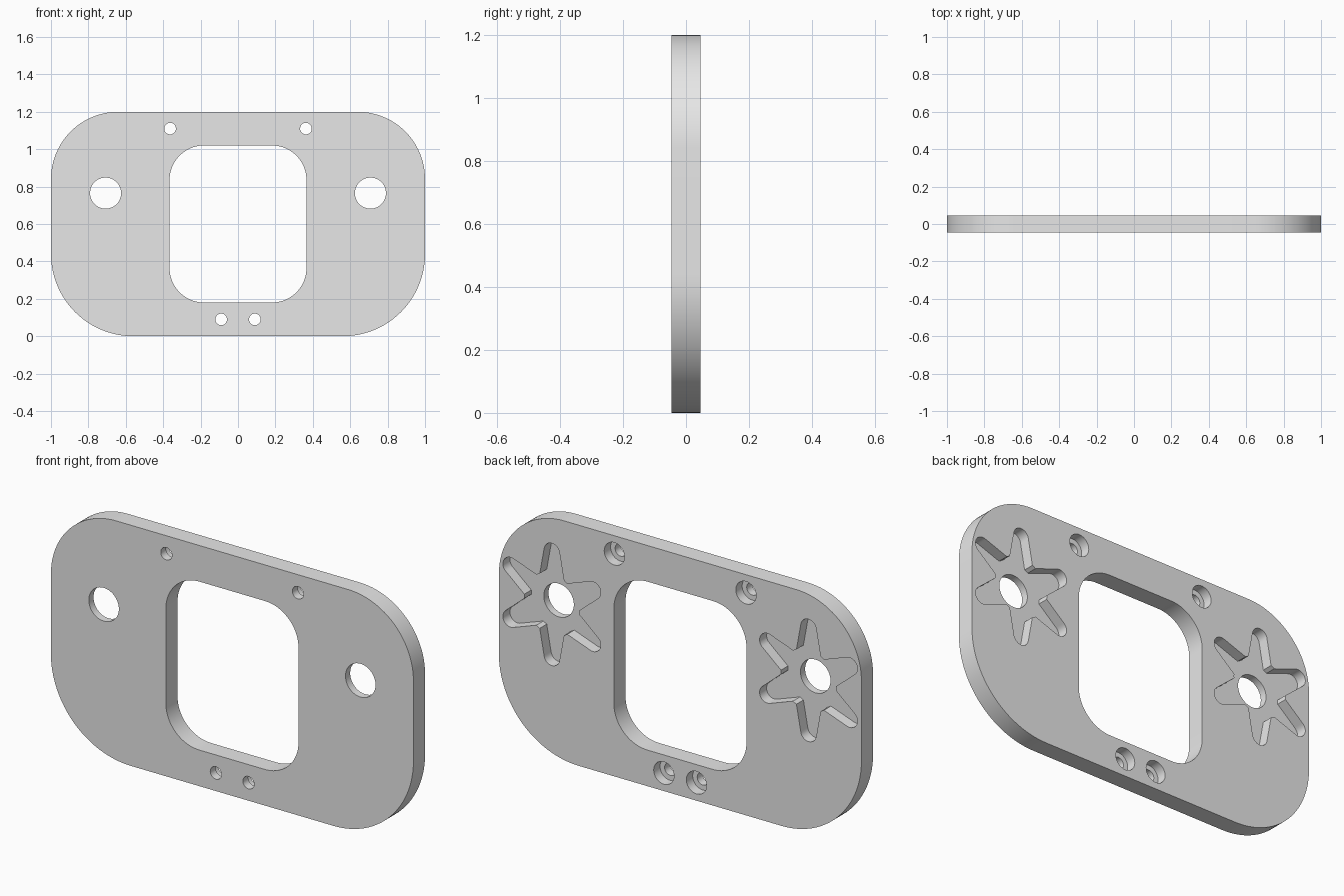
import bpy
import bmesh
from math import sin, cos, pi, radians

cube = bpy.data.objects.get("Cube")
if cube:
    bpy.data.objects.remove(cube, do_unlink=True)

HALF = 0.046            # half of the plate thickness
OUT = 0.1               # how far cutters reach past the plate
POCKET = HALF - 0.055   # floor of the star pockets
BORE = HALF - 0.05      # floor of the counterbores

grey = bpy.data.materials.new("light grey")
grey.use_nodes = True
grey.diffuse_color = (0.8, 0.8, 0.8, 1)
grey.node_tree.nodes["Principled BSDF"].inputs["Base Color"].default_value = (0.8, 0.8, 0.8, 1)


def arc(cx, cz, r, start, end, steps):
    angles = [radians(start + (end - start) * i / steps) for i in range(steps + 1)]
    return [(cx + r * cos(a), cz + r * sin(a)) for a in angles]


def rounded_box(w, z0, z1, r_top, r_bottom):
    return (arc(w - r_top, z1 - r_top, r_top, 0, 90, 24)
            + arc(r_top - w, z1 - r_top, r_top, 90, 180, 24)
            + arc(r_bottom - w, z0 + r_bottom, r_bottom, 180, 270, 24)
            + arc(w - r_bottom, z0 + r_bottom, r_bottom, 270, 360, 24))


def circle(cx, cz, r, sides=48):
    return arc(cx, cz, r, 0, 360, sides)[:-1]


def star(cx, cz, reach=0.305, tip=0.043, valley=0.152):
    # Six tapering arms with round tips
    points = []
    for k in range(6):
        a = 30 + 60 * k
        t = radians(a)
        points += arc(cx + (reach - tip) * cos(t), cz + (reach - tip) * sin(t),
                      tip, a - 84, a + 84, 14)
        points += arc(cx, cz, valley, a + 26, a + 34, 2)
    return points


def prism(name, profile, y0, y1):
    bm = bmesh.new()
    face = bm.faces.new([bm.verts.new((x, y0, z)) for x, z in profile])
    new = bmesh.ops.extrude_face_region(bm, geom=[face])["geom"]
    verts = [v for v in new if isinstance(v, bmesh.types.BMVert)]
    bmesh.ops.translate(bm, verts=verts, vec=(0, y1 - y0, 0))
    bmesh.ops.recalc_face_normals(bm, faces=bm.faces)
    mesh = bpy.data.meshes.new(name)
    bm.to_mesh(mesh)
    bm.free()
    mesh.materials.append(grey)
    obj = bpy.data.objects.new(name, mesh)
    bpy.context.collection.objects.link(obj)
    return obj


def cut(target, profile, floor=-OUT):
    cutter = prism("cutter", profile, floor, OUT)
    mod = target.modifiers.new("cut", "BOOLEAN")
    mod.operation = "DIFFERENCE"
    mod.solver = "EXACT"
    mod.object = cutter
    bpy.context.view_layer.objects.active = target
    bpy.ops.object.modifier_apply(modifier=mod.name)
    bpy.data.objects.remove(cutter, do_unlink=True)


# Plate with its central window
plate = prism("mounting_plate", rounded_box(1, 0, 1.2, 0.36, 0.44), -HALF, HALF)
cut(plate, rounded_box(0.366, 0.18, 1.02, 0.185, 0.185))

for side in (-1, 1):
    # Shaft hole with a star pocket in the back
    cut(plate, star(side * 0.708, 0.765), POCKET)
    cut(plate, circle(side * 0.708, 0.765, 0.083))
    # Counterbored screw holes
    for x, z in ((0.363, 1.11), (0.09, 0.09)):
        cut(plate, circle(side * x, z, 0.056), BORE)
        cut(plate, circle(side * x, z, 0.031, 32))

bpy.ops.object.select_all(action="DESELECT")
plate.select_set(True)
bpy.context.view_layer.objects.active = plate
bpy.ops.object.shade_smooth_by_angle(angle=radians(30))
